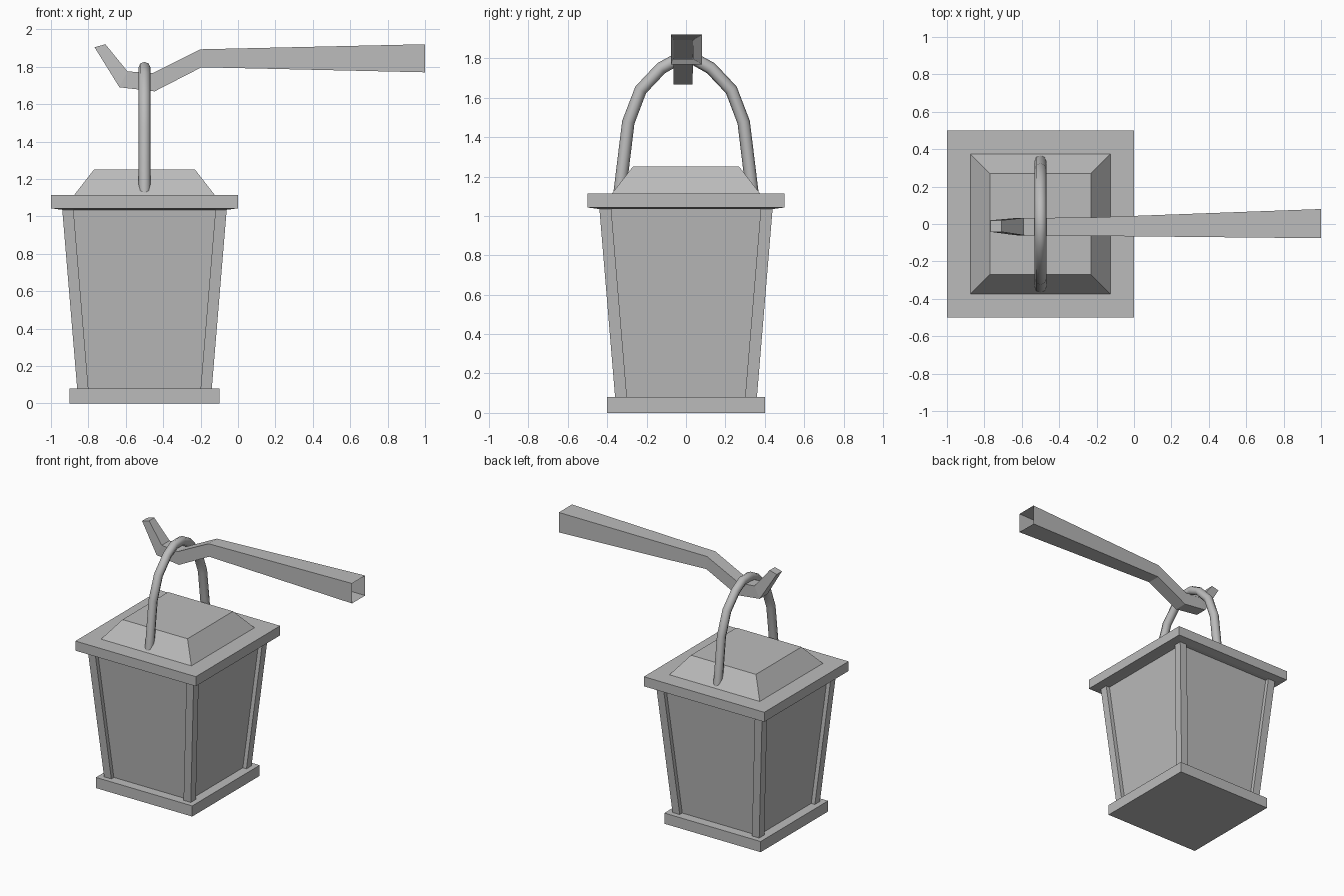
import bpy
import bmesh

cube = bpy.data.objects.get("Cube")
if cube:
    bpy.data.objects.remove(cube, do_unlink=True)

CX = -0.5  # lantern axis

grey = bpy.data.materials.new("plain_grey")
grey.use_nodes = True
grey.diffuse_color = (0.5, 0.5, 0.5, 1)
grey.node_tree.nodes["Principled BSDF"].inputs["Base Color"].default_value = (0.5, 0.5, 0.5, 1)


def loft(name, rings, cap_start=True, cap_end=True):
    """Skin a list of four-cornered rings into one object."""
    bm = bmesh.new()
    loops = [[bm.verts.new(p) for p in ring] for ring in rings]
    for a, b in zip(loops, loops[1:]):
        for i in range(4):
            j = (i + 1) % 4
            bm.faces.new((a[i], a[j], b[j], b[i]))
    if cap_start:
        bm.faces.new(loops[0][::-1])
    if cap_end:
        bm.faces.new(loops[-1])
    bmesh.ops.recalc_face_normals(bm, faces=bm.faces)
    mesh = bpy.data.meshes.new(name)
    bm.to_mesh(mesh)
    bm.free()
    mesh.materials.append(grey)
    obj = bpy.data.objects.new(name, mesh)
    bpy.context.collection.objects.link(obj)
    return obj


def square(half, z, x=CX, y=0):
    return [(x + sx * half, y + sy * half, z)
            for sx, sy in ((-1, -1), (1, -1), (1, 1), (-1, 1))]


# Base slab, tapered panes and stepped roof
loft("base", [square(0.4, 0), square(0.4, 0.08)])
loft("panes", [square(0.33, 0.08), square(0.41, 1.04)])
loft("roof", [square(0.44, 1.035), square(0.5, 1.043), square(0.5, 1.115),
              square(0.375, 1.115), square(0.27, 1.25)])

# Leaning corner posts
for sx, side in ((-1, "right"), (1, "left")):
    for sy, end in ((-1, "front"), (1, "back")):
        loft(f"{end}_{side}_post",
             [square(0.03, z, CX + sx * d, sy * d)
              for d, z in ((0.33, 0.08), (0.41, 1.04))])

# Hoop handle: half path mirrored across y
half_path = [(0.34, 1.09), (0.293, 1.475), (0.23, 1.64), (0.126, 1.75), (0.045, 1.795)]
path = [(-y, z) for y, z in half_path] + half_path[::-1]
curve = bpy.data.curves.new("handle_path", "CURVE")
curve.dimensions = "3D"
curve.bevel_depth = 0.032
curve.bevel_resolution = 2
curve.use_fill_caps = True
spline = curve.splines.new("POLY")
spline.points.add(len(path) - 1)
for point, (y, z) in zip(spline.points, path):
    point.co = (CX, y, z, 1)
temp = bpy.data.objects.new("handle_path", curve)
bpy.context.collection.objects.link(temp)
bpy.context.view_layer.update()
mesh = bpy.data.meshes.new_from_object(temp.evaluated_get(bpy.context.evaluated_depsgraph_get()))
bpy.data.objects.remove(temp, do_unlink=True)
mesh.materials.clear()
mesh.materials.append(grey)
handle = bpy.data.objects.new("handle", mesh)
bpy.context.collection.objects.link(handle)
bpy.ops.object.select_all(action="DESELECT")
handle.select_set(True)
bpy.context.view_layer.objects.active = handle
bpy.ops.object.shade_smooth_by_angle(angle=0.9)

# Hooked arm: lower point, upper point, y range; the wide end is open
sections = [
    ((-0.767, 1.904), (-0.709, 1.92), (-0.042, 0.02)),
    ((-0.634, 1.69), (-0.591, 1.775), (-0.06, 0.032)),
    ((-0.446, 1.668), (-0.457, 1.765), (-0.064, 0.033)),
    ((-0.195, 1.797), (-0.2, 1.893), (-0.064, 0.036)),
    ((1.0, 1.77), (1.0, 1.92), (-0.076, 0.08)),
]
loft("hooked_arm",
     [[(lo[0], y0, lo[1]), (lo[0], y1, lo[1]), (up[0], y1, up[1]), (up[0], y0, up[1])]
      for lo, up, (y0, y1) in sections], cap_end=False)
